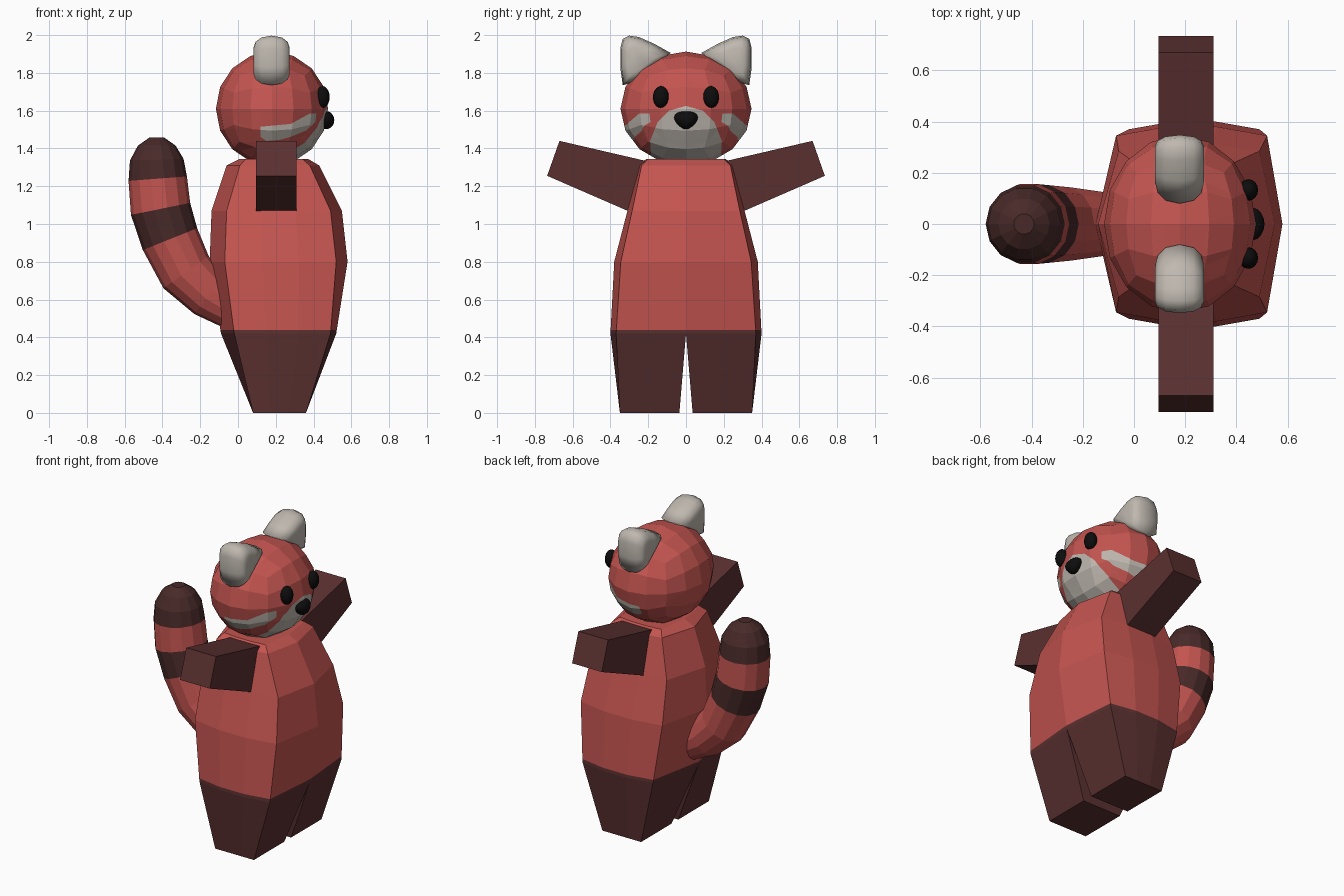
import bpy, bmesh, math
from mathutils import Vector

cube = bpy.data.objects.get("Cube")
if cube:
    bpy.data.objects.remove(cube, do_unlink=True)


def material(name, r, g, b):
    m = bpy.data.materials.new(name)
    m.use_nodes = True
    m.diffuse_color = (r, g, b, 1)
    shader = m.node_tree.nodes["Principled BSDF"]
    shader.inputs["Base Color"].default_value = (r, g, b, 1)
    shader.inputs["Roughness"].default_value = 0.8
    return m


RED = material("russet red", 0.55, 0.09, 0.08)
BROWN = material("dark brown", 0.105, 0.03, 0.03)
TAIL_BROWN = material("tail brown", 0.065, 0.023, 0.022)
CREAM = material("warm grey", 0.52, 0.48, 0.43)
BLACK = material("black", 0.004, 0.004, 0.004)


def finish(bm, name, mats, smooth=False):
    bmesh.ops.recalc_face_normals(bm, faces=bm.faces)
    mesh = bpy.data.meshes.new(name)
    bm.to_mesh(mesh)
    bm.free()
    for m in mats:
        mesh.materials.append(m)
    for p in mesh.polygons:
        p.use_smooth = smooth
    obj = bpy.data.objects.new(name, mesh)
    bpy.context.collection.objects.link(obj)
    return obj


def bridge(bm, a, b):
    n = len(a)
    return [bm.faces.new((a[i], a[(i + 1) % n], b[(i + 1) % n], b[i])) for i in range(n)]


def loft(bm, rings, cap_start=True, cap_end=True):
    """Skin a list of point rings; return the vertex rings and the face bands."""
    vs = [[bm.verts.new(p) for p in ring] for ring in rings]
    bands = [bridge(bm, a, b) for a, b in zip(vs, vs[1:])]
    if cap_start:
        bands[0].append(bm.faces.new(vs[0]))
    if cap_end:
        bands[-1].append(bm.faces.new(vs[-1]))
    return vs, bands


def cut(bm, faces, co, no):
    geom = set(faces)
    for f in faces:
        geom.update(f.edges)
        geom.update(f.verts)
    bmesh.ops.bisect_plane(bm, geom=list(geom), plane_co=co, plane_no=no)


# Body: bulged box rings, with the lowest ring splitting into two legs
# z, back, back corner, front corner, front, corner half width, side half width
BODY = [
    (0.42, -0.09, -0.02, 0.49, 0.52, 0.37, 0.40),
    (0.80, -0.15, -0.07, 0.52, 0.58, 0.345, 0.38),
    (1.07, -0.14, -0.06, 0.49, 0.55, 0.285, 0.31),
    (1.31, -0.06, 0.01, 0.38, 0.43, 0.235, 0.25),
    (1.345, 0.01, 0.04, 0.34, 0.37, 0.20, 0.21),
]


def body_ring(z, back, bc, fc, front, yc, ym):
    third = (fc - bc) / 3
    half = [(bc, yc), (bc + third, ym), (fc - third, ym), (fc, yc)]
    return ([(back, 0, z)] + [(x, y, z) for x, y in half] + [(front, 0, z)]
            + [(x, -y, z) for x, y in reversed(half)])


bm = bmesh.new()
rings, _ = loft(bm, [body_ring(*row) for row in BODY], cap_start=False)
hip = rings[0]
for side, top in ((1, hip[:6]), (-1, [hip[0]] + hip[:4:-1])):
    foot = [(0.08, 0.035), (0.08, 0.35), (0.17, 0.35), (0.27, 0.35), (0.36, 0.35), (0.36, 0.035)]
    sole = [bm.verts.new((x, side * y, 0)) for x, y in foot]
    bridge(bm, sole, top)
    bm.faces.new(sole)
STOCKING = 0.44
cut(bm, bm.faces[:], (0, 0, STOCKING), (0, 0, 1))
for f in bm.faces:
    f.material_index = int(f.calc_center_median().z < STOCKING)
finish(bm, "body", [RED, BROWN])

# Arms: plain blocks raised to the sides
for side, name in ((1, "left_arm"), (-1, "right_arm")):
    bm = bmesh.new()
    outline = [(0.14, 1.317), (0.67, 1.44), (0.735, 1.255), (0.16, 1.005)]
    loft(bm, [[(x, side * y, z) for y, z in outline] for x in (0.095, 0.31)])
    finish(bm, name, [BROWN])

# Tail: tube along a curve, coloured by band
TAIL = [(-0.03, 0.55, 0.11), (-0.15, 0.625, 0.13), (-0.275, 0.745, 0.147),
        (-0.36, 0.92, 0.155), (-0.41, 1.08, 0.16), (-0.425, 1.24, 0.155),
        (-0.43, 1.34, 0.142), (-0.43, 1.415, 0.10), (-0.43, 1.457, 0.04)]
bm = bmesh.new()
tail_rings = []
for i, (x, z, r) in enumerate(TAIL):
    prev, nxt = TAIL[max(i - 1, 0)], TAIL[min(i + 1, len(TAIL) - 1)]
    t = Vector((nxt[0] - prev[0], 0, nxt[1] - prev[1])).normalized()
    across = Vector((t.z, 0, -t.x))
    tail_rings.append([Vector((x, 0, z)) + r * (across * math.cos(a) + Vector((0, 1, 0)) * math.sin(a))
                       for a in (k * math.tau / 14 for k in range(14))])
_, bands = loft(bm, tail_rings)
for i, band in enumerate(bands):
    for f in band:
        f.material_index = int(i == 3 or i >= 5)
finish(bm, "tail", [RED, TAIL_BROWN])

# Head: faceted ball made from a rounded cube
HEAD = Vector((0.18, 0, 1.61))
bm = bmesh.new()
bmesh.ops.create_cube(bm, size=2)
bmesh.ops.subdivide_edges(bm, edges=bm.edges[:], cuts=3, use_grid_fill=True)
for v in bm.verts:
    d = Vector([math.tan(c * math.pi / 4) for c in v.co]).normalized()
    v.co = HEAD + Vector((d.x * 0.297, d.y * 0.347, d.z * 0.303))


def paint(poly, axis, facing):
    """Cut a convex outline into the head, seen along facing, and colour it."""
    def near():
        return [f for f in bm.faces if (f.calc_center_median() - HEAD).dot(facing) > 0.02]
    pts = []
    for a, b in poly:
        p = Vector((0, 0, b))
        p[axis] = a
        pts.append(p)
    mid = sum(pts, Vector()) / len(pts)
    planes = []
    for p, q in zip(pts, pts[1:] + pts[:1]):
        no = (q - p).cross(facing).normalized()
        planes.append((p, no if no.dot(p - mid) > 0 else -no))
    for p, no in planes:
        cut(bm, near(), p, no)
    for f in near():
        c = f.calc_center_median()
        if all((c - p).dot(no) < 0 for p, no in planes):
            f.material_index = 1


# Muzzle and cheek markings
muzzle = [(0.18, 1.29), (0.19, 1.44), (0.15, 1.54), (0.09, 1.60)]
paint(muzzle + [(0, 1.625)] + [(-y, z) for y, z in reversed(muzzle)], 1, Vector((1, 0, 0)))
for side in (1, -1):
    facing = Vector((0, side, 0))
    paint([(0.12, 1.515), (0.12, 1.46), (0.15, 1.44), (0.22, 1.445), (0.28, 1.462), (0.28, 1.53)], 0, facing)
    paint([(0.28, 1.53), (0.28, 1.462), (0.36, 1.495), (0.41, 1.54), (0.415, 1.585), (0.38, 1.585)], 0, facing)
finish(bm, "head", [RED, CREAM])

# Ears: rounded triangles swelling towards the middle of their thickness
EAR = [(0.08, 1.905), (0.17, 1.955), (0.25, 1.99), (0.30, 1.997), (0.335, 1.98),
       (0.348, 1.93), (0.348, 1.83), (0.335, 1.735), (0.27, 1.75), (0.17, 1.83)]
EAR_LEVELS = [(-0.095, 0.55), (-0.085, 0.76), (-0.055, 0.93), (0, 1),
              (0.055, 0.93), (0.085, 0.76), (0.095, 0.55)]
for side, name in ((1, "left_ear"), (-1, "right_ear")):
    bm = bmesh.new()
    loft(bm, [[(0.178 + dx, side * (0.255 + (y - 0.255) * s), 1.86 + (z - 1.86) * s) for y, z in EAR]
              for dx, s in EAR_LEVELS])
    finish(bm, name, [CREAM], smooth=True)


# Eyes and nose: small smooth beads
def bead(name, centre, size, taper=0):
    bm = bmesh.new()
    bmesh.ops.create_uvsphere(bm, u_segments=16, v_segments=10, radius=1)
    for v in bm.verts:
        x, y, z = v.co
        y *= 1 + taper * z
        v.co = Vector(centre) + Vector((x * size[0], y * size[1], z * size[2]))
    finish(bm, name, [BLACK], smooth=True)


for side, name in ((1, "left_eye"), (-1, "right_eye")):
    bead(name, (0.447, side * 0.133, 1.672), (0.038, 0.042, 0.058))
bead("nose", (0.465, 0, 1.55), (0.045, 0.06, 0.048), taper=0.35)
